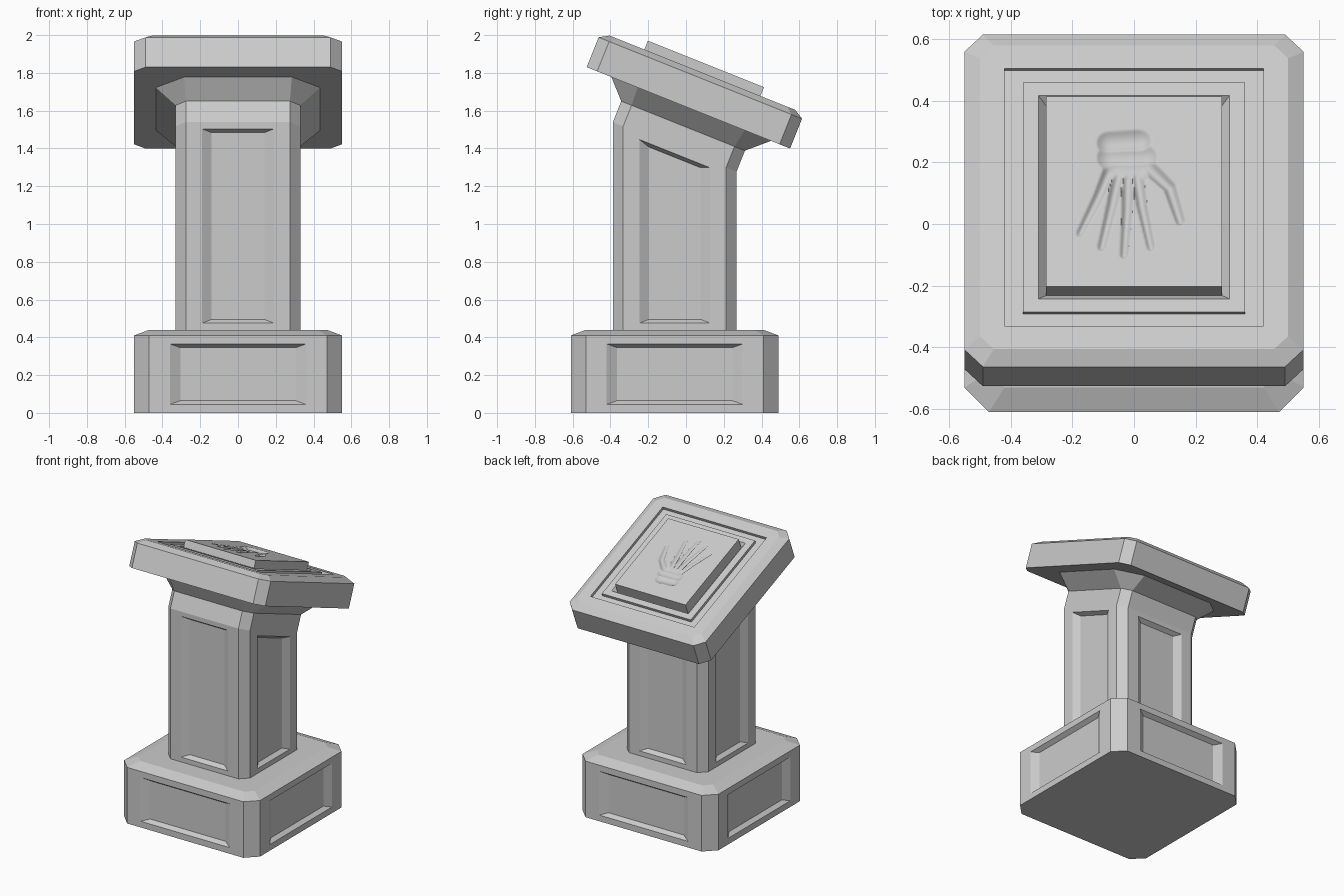
import bpy, bmesh, math
from mathutils import Vector, Matrix

if "Cube" in bpy.data.objects:
    bpy.data.objects.remove(bpy.data.objects["Cube"])

TILT = math.radians(21.8)
TOP = Matrix.Translation((0, 0.0125, 1.615)) @ Matrix.Rotation(-TILT, 4, 'X')
NORMAL = Vector((0, math.sin(TILT), math.cos(TILT)))
CY = -0.06  # centre line of base and column


def octagon(a, b, c, z, cy=0.0):
    """Rectangle with cut corners; even edges are the wide sides."""
    pts = [(-a + c, -b), (a - c, -b), (a, -b + c), (a, b - c),
           (a - c, b), (-a + c, b), (-a, b - c), (-a, -b + c)]
    return [Vector((x, y + cy, z)) for x, y in pts]


def panel(bm, quad, side, end, d_side, d_end, depth):
    """Fill a wide side with a frame and a sloped, sunken panel."""
    p = [v.co.copy() for v in quad]
    along = (p[1] - p[0]).normalized()
    width = (p[1] - p[0]).length
    inward = Vector((0, 0, 1)).cross(along)

    def loop(m, e, d):
        s = m / width
        pts = [p[0].lerp(p[1], s), p[0].lerp(p[1], 1 - s),
               p[3].lerp(p[2], 1 - s), p[3].lerp(p[2], s)]
        return [bm.verts.new(q + inward * d + Vector((0, 0, e if i < 2 else -e)))
                for i, q in enumerate(pts)]

    loops = [list(quad), loop(side, end, 0), loop(side + d_side, end + d_end, depth)]
    for o, n in zip(loops, loops[1:]):
        for i in range(4):
            j = (i + 1) % 4
            bm.faces.new((o[i], o[j], n[j], n[i]))
    bm.faces.new(loops[-1])


def finish(name, bm, matrix=None):
    bmesh.ops.remove_doubles(bm, verts=bm.verts, dist=1e-5)
    bmesh.ops.recalc_face_normals(bm, faces=bm.faces)
    me = bpy.data.meshes.new(name)
    bm.to_mesh(me)
    bm.free()
    ob = bpy.data.objects.new(name, me)
    bpy.context.collection.objects.link(ob)
    if matrix:
        ob.matrix_world = matrix
    return ob


def loft(name, rings, matrix=None, panels=None):
    """Skin a stack of rings; the first band may carry sunken panels."""
    bm = bmesh.new()
    vs = [[bm.verts.new(p) for p in r] for r in rings]
    for k, (lo, hi) in enumerate(zip(vs, vs[1:])):
        for i in range(8):
            j = (i + 1) % 8
            quad = (lo[i], lo[j], hi[j], hi[i])
            if panels and k == 0 and i % 2 == 0:
                panel(bm, quad, *panels)
            else:
                bm.faces.new(quad)
    bm.faces.new(vs[0][::-1])
    bm.faces.new(vs[-1])
    return finish(name, bm, matrix)


# Base block with four sunken panels
loft("base", [octagon(0.55, 0.55, 0.08, 0, CY), octagon(0.55, 0.55, 0.08, 0.41, CY),
              octagon(0.47, 0.47, 0.05, 0.44, CY)],
     panels=(0.11, 0.045, 0.055, 0.02, 0.03))

# Column with slanted top, collar and flared neck
foot = octagon(0.33, 0.3275, 0.055, 0.44, CY)
slant = [Vector((p.x, p.y, 1.384 - 0.4 * p.y)) for p in foot]
collar = [p + NORMAL * 0.12 for p in slant]
flare = [TOP @ p for p in octagon(0.435, 0.455, 0.15, 0, 0.016)]
loft("column", [foot, slant, collar, flare], panels=(0.085, 0.035, 0.05, 0.02, 0.03))

# Tilted slab with a groove, a rib and a seat for the plate
loft("tilted_slab", [octagon(*r) for r in (
    (0.55, 0.58, 0.06, 0), (0.55, 0.58, 0.06, 0.17), (0.50, 0.53, 0.045, 0.20),
    (0.42, 0.45, 0, 0.20), (0.42, 0.45, 0, 0.18), (0.36, 0.40, 0, 0.18),
    (0.36, 0.40, 0, 0.20), (0.31, 0.355, 0, 0.20), (0.285, 0.331, 0, 0.17))], TOP)

# Hand print strokes: points seen from above, start and end radius
STROKES = [
    ([(-0.08, 0.262), (0.015, 0.268)], 0.034, 0.034),
    ([(-0.075, 0.215), (0.03, 0.215)], 0.038, 0.038),
    ([(-0.06, 0.18), (0.02, 0.18)], 0.036, 0.036),
    ([(-0.08, 0.17), (-0.115, 0.09), (-0.175, -0.03)], 0.018, 0.010),
    ([(-0.05, 0.16), (-0.072, 0.06), (-0.105, -0.075)], 0.018, 0.011),
    ([(-0.02, 0.15), (-0.022, 0.05), (-0.032, -0.10)], 0.018, 0.011),
    ([(0.01, 0.16), (0.025, 0.06), (0.055, -0.075)], 0.018, 0.011),
    ([(0.04, 0.19), (0.115, 0.12), (0.15, 0.01)], 0.022, 0.013),
]
SEGS = []
for pts, r0, r1 in STROKES:
    q = [Vector((x, (y - 0.105) / math.cos(TILT))) for x, y in pts]
    n = len(q) - 1
    for i in range(n):
        SEGS.append((q[i], q[i + 1], r0 + (r1 - r0) * i / n, r0 + (r1 - r0) * (i + 1) / n))


def print_depth(p):
    best = 0.0
    for a, b, ra, rb in SEGS:
        ab = b - a
        t = min(1, max(0, (p - a).dot(ab) / ab.length_squared))
        r = ra + (rb - ra) * t
        d = (p - a - ab * t).length / r
        if d < 1.2:
            best = max(best, min(0.018, r) * (1 - (d / 1.2) ** 2))
    return best


# Raised plate with the hand print pressed into it
bm = bmesh.new()
bmesh.ops.create_grid(bm, x_segments=110, y_segments=126, size=1)
for v in bm.verts:
    x, y = v.co.x * 0.285, v.co.y * 0.331
    v.co = (x, y, 0.25 - print_depth(Vector((x, y))))
rim = [e for e in bm.edges if e.is_boundary]
skirt = bmesh.ops.extrude_edge_only(bm, edges=rim)["geom"]
for v in skirt:
    if isinstance(v, bmesh.types.BMVert):
        v.co.z = 0.17
plate = finish("hand_print_plate", bm, TOP)
bpy.context.view_layer.objects.active = plate
plate.select_set(True)
bpy.ops.object.shade_smooth_by_angle(angle=math.radians(50))
